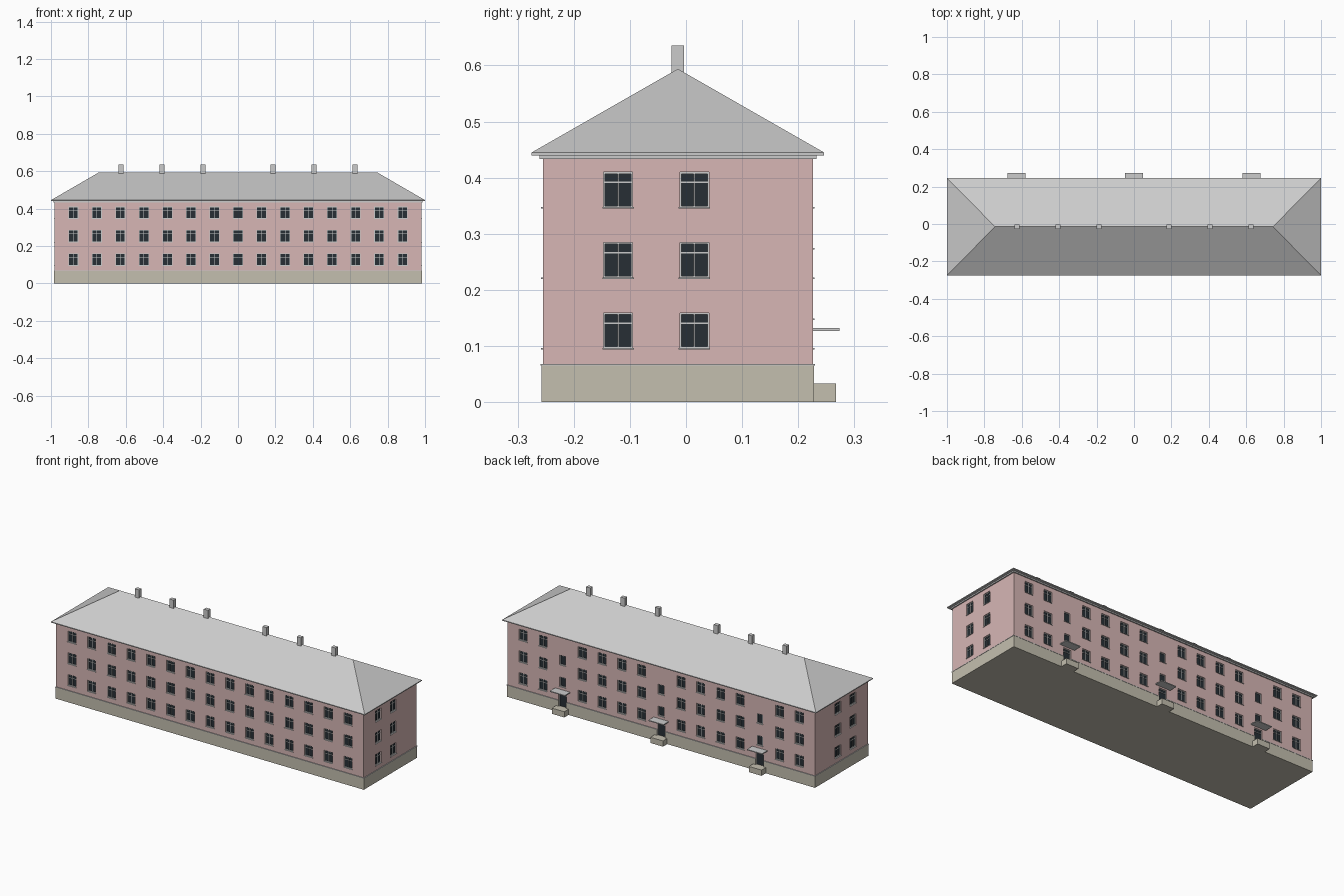
import bpy, bmesh
from mathutils import Vector

if "Cube" in bpy.data.objects:
    bpy.data.objects.remove(bpy.data.objects["Cube"])

HX, Y0, Y1 = 0.98, -0.255, 0.226        # wall half length, front and back
YC = (Y0 + Y1) / 2
DEPTH = 0.009                            # window recess
ROWS = [0.096, 0.2215, 0.347]
STEP = 0.1257


def mat(name, col):
    m = bpy.data.materials.new(name)
    m.diffuse_color = (*col, 1)
    m.use_nodes = True
    m.node_tree.nodes["Principled BSDF"].inputs["Base Color"].default_value = m.diffuse_color
    return m


PINK = mat("pink_render", (0.68, 0.47, 0.46))
STONE = mat("plinth_stone", (0.55, 0.52, 0.43))
GLASS = mat("dark_glass", (0.02, 0.028, 0.035))


def add_box(bm, lo, hi):
    lo, hi = Vector(lo), Vector(hi)
    a = Vector(map(min, lo, hi))
    b = Vector(map(max, lo, hi))
    for v in bmesh.ops.create_cube(bm, size=1)["verts"]:
        v.co = Vector(((a[i] + b[i]) / 2 + v.co[i] * (b[i] - a[i]) for i in range(3)))


def finish(bm, name, material=None):
    bmesh.ops.recalc_face_normals(bm, faces=bm.faces)
    me = bpy.data.meshes.new(name)
    bm.to_mesh(me)
    bm.free()
    ob = bpy.data.objects.new(name, me)
    bpy.context.collection.objects.link(ob)
    if material:
        me.materials.append(material)
    return ob


def boxes(name, items, material=None):
    bm = bmesh.new()
    for lo, hi in items:
        add_box(bm, lo, hi)
    return finish(bm, name, material)


def slab(name, off, z0, z1, material=None):
    """Block following the wall outline, grown outward by off."""
    return boxes(name, [((-HX - off, Y0 - off, z0), (HX + off, Y1 + off, z1))], material)


# Main body
walls = slab("walls", 0, 0.067, 0.434, PINK)
plinth = slab("plinth", 0.0025, 0, 0.065, STONE)
band = slab("plinth_band", 0.004, 0.065, 0.068)
slab("cornice", 0.0065, 0.433, 0.44)

# Hipped roof with thin eaves
bm = bmesh.new()
ey = 0.2605
add_box(bm, (-1, YC - ey, 0.44), (1, YC + ey, 0.445))
top = [v for v in bm.verts if v.co.z > 0.443]
bmesh.ops.delete(bm, geom=[f for f in bm.faces if all(v in top for v in f.verts)],
                 context='FACES_ONLY')
ridge = {s: bm.verts.new((s * 0.743, YC, 0.594)) for s in (-1, 1)}
corner = {(1 if v.co.x > 0 else -1, 1 if v.co.y > YC else -1): v for v in top}
for s in (-1, 1):
    bm.faces.new((corner[s, -1], corner[s, 1], ridge[s]))
    bm.faces.new((corner[-1, s], corner[1, s], ridge[1], ridge[-1]))
finish(bm, "hip_roof")

# Chimneys along the ridge
boxes("chimneys", [((s * x - 0.0135, YC - 0.011, 0.57), (s * x + 0.0135, YC + 0.011, 0.636))
                   for s in (-1, 1) for x in (0.187, 0.406, 0.626)])

# Openings: (side, centre, sill height, width, height, kind)
openings = []
for z in ROWS:
    for i in range(-7, 8):
        openings.append(("front", i * STEP, z, 0.052, 0.063, "double"))
        if i not in (-5, 0, 5):
            openings.append(("back", i * STEP, z, 0.052, 0.063, "double"))
    for y in (-0.121, 0.015):
        openings += [(s, y, z, 0.052, 0.063, "double") for s in ("left", "right")]
ENTRIES = [-5 * STEP, 0, 5 * STEP]
for x in ENTRIES:
    openings += [("back", x, z, 0.038, 0.055, "stair") for z in (0.1485, 0.274)]
    openings.append(("back", x, 0.033, 0.05, 0.085, "door"))


def on_wall(side, u, d, z):
    """Point at u along a wall, d outward from it."""
    return {"front": (u, Y0 - d, z), "back": (u, Y1 + d, z),
            "left": (-HX - d, u, z), "right": (HX + d, u, z)}[side]


cut, glass, frames, sills = [], [], [], []
for side, c, z, w, h, kind in openings:
    def part(dest, u0, u1, d0, d1, z0, z1):
        dest.append((on_wall(side, u0, d0, z0), on_wall(side, u1, d1, z1)))
    a, b, t = c - w / 2, c + w / 2, 0.003
    part(cut, a, b, -DEPTH, 0.02, z, z + h)
    part(glass, a, b, -DEPTH - 0.002, -DEPTH + 0.002, z, z + h)
    f0, f1 = -DEPTH, -DEPTH + 0.005
    part(frames, a, a + t, f0, f1, z, z + h)
    part(frames, b - t, b, f0, f1, z, z + h)
    part(frames, a + t, b - t, f0, f1, z + h - t, z + h)
    if kind != "door":
        part(frames, a + t, b - t, f0, f1, z, z + t)
        part(sills, a - 0.002, b + 0.002, -DEPTH, 0.003, z - 0.002, z + 0.0005)
    if kind == "double":
        part(frames, c - 0.0013, c + 0.0013, f0, f1, z + t, z + h - t)
    if kind != "stair":
        zt = z + h - 0.0195
        part(frames, a + t, b - t, f0, f1 - 0.0005, zt, zt + 0.0026)

# Cut the recesses
cutter = boxes("opening_cutter", cut)
cutter.hide_render = True
cutter.hide_viewport = True
cutter.display_type = 'WIRE'
for ob in (walls, plinth, band):
    m = ob.modifiers.new("openings", 'BOOLEAN')
    m.operation = 'DIFFERENCE'
    m.solver = 'EXACT'
    m.object = cutter

boxes("window_glass", glass, GLASS)
boxes("window_frames", frames)
boxes("window_sills", sills)

# Rear entrances
boxes("entrance_steps", [((x - 0.04, Y1 - 0.005, 0), (x + 0.04, 0.267, 0.033))
                         for x in ENTRIES], STONE)
boxes("entrance_canopies", [((x - 0.048, Y1 - 0.003, 0.127), (x + 0.048, 0.274, 0.132))
                            for x in ENTRIES])
